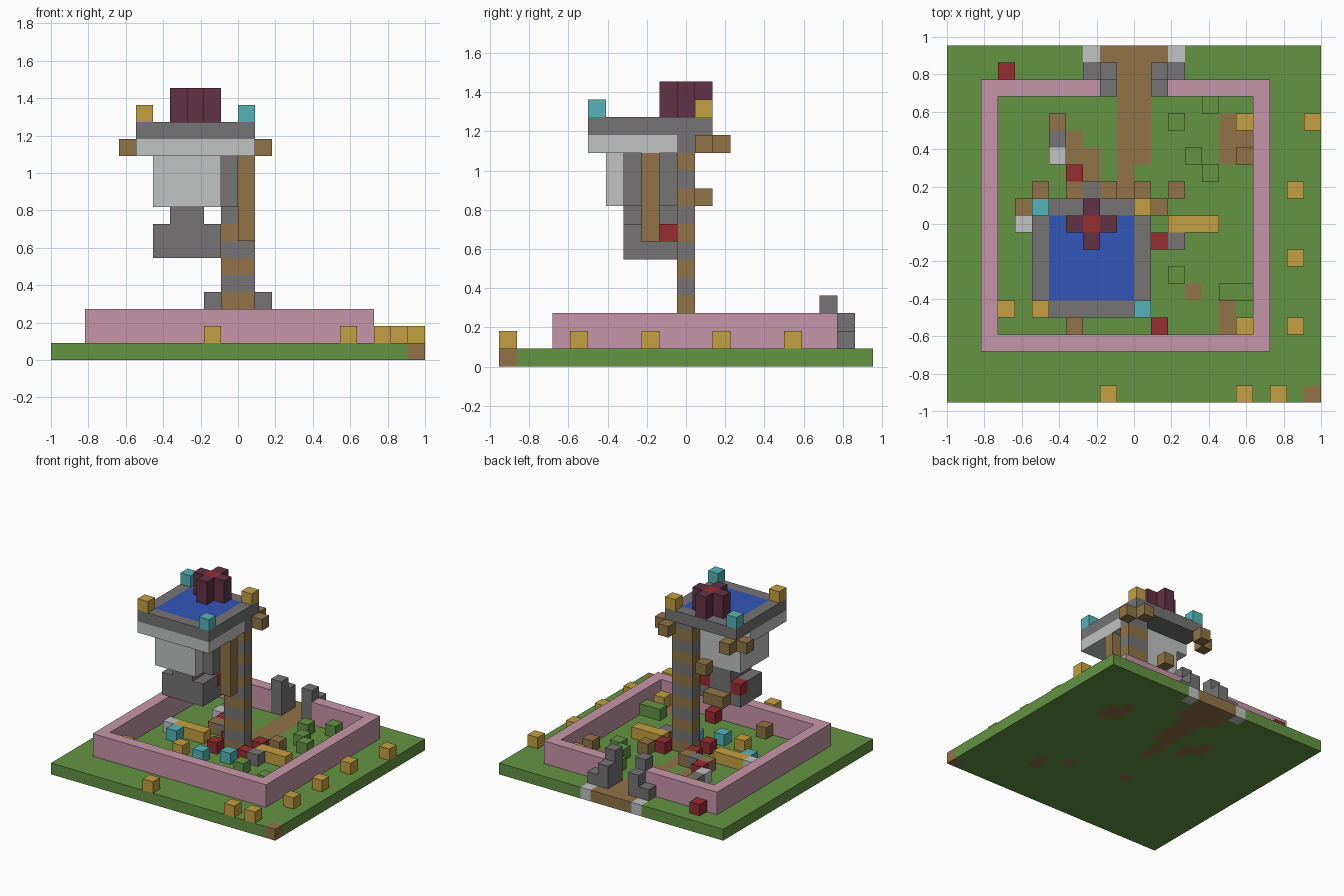
import bpy, bmesh
from math import floor
from mathutils import Vector, Matrix

cube = bpy.data.objects.get("Cube")
if cube:
    bpy.data.objects.remove(cube)

# The model sits on a grid of equal blocks
COLS, ROWS = 22, 21
UNIT = 2 / COLS
ORIGIN = Vector((-COLS / 2, -ROWS / 2, 0))


def linear(channel):
    c = channel / 255
    return c / 12.92 if c < 0.04 else ((c + 0.055) / 1.055) ** 2.4


def material(name, *rgb):
    mat = bpy.data.materials.new(name)
    color = [linear(c) for c in rgb] + [1]
    mat.diffuse_color = color
    mat.use_nodes = True
    shader = mat.node_tree.nodes["Principled BSDF"]
    shader.inputs["Base Color"].default_value = color
    shader.inputs["Roughness"].default_value = 0.9
    return mat


grass = material("grass green", 100, 148, 67)
pink = material("wall pink", 198, 150, 168)
stone = material("stone gray", 118, 116, 117)
pale = material("pale stone", 192, 195, 194)
wood = material("wood brown", 144, 116, 70)
gold = material("gold yellow", 197, 160, 66)
aqua = material("aqua", 86, 179, 184)
red = material("deep red", 150, 45, 49)
maroon = material("maroon", 97, 50, 69)
blue = material("water blue", 51, 86, 184)


def finish(name, bm, *mats):
    mesh = bpy.data.meshes.new(name)
    bm.to_mesh(mesh)
    bm.free()
    for mat in mats:
        mesh.materials.append(mat)
    obj = bpy.data.objects.new(name, mesh)
    bpy.context.collection.objects.link(obj)
    return obj


def blocks(name, mat, *boxes):
    """Each box is a corner cell followed by its size in cells."""
    bm = bmesh.new()
    for box in boxes:
        corner, size = Vector(box[:3]), Vector(box[3:])
        center = (corner + size / 2 + ORIGIN) * UNIT
        bmesh.ops.create_cube(bm, size=UNIT, matrix=Matrix.Translation(center) @ Matrix.Diagonal(size).to_4x4())
    return finish(name, bm, mat)


def singles(name, mat, level, *cells):
    """Single blocks at one level."""
    return blocks(name, mat, *[(i, j, level, 1, 1, 1) for i, j in cells])


def frame(name, mat, i, j, k, w, d, h):
    """A one-block-thick rectangular ring."""
    return blocks(name, mat, (i, j, k, w, 1, h), (i, j + d - 1, k, w, 1, h),
                  (i, j + 1, k, 1, d - 2, h), (i + w - 1, j + 1, k, 1, d - 2, h))


# Ground slab, with dirt and paving picked out by cell
def patch(i, j, w, d):
    return {(a, b) for a in range(i, i + w) for b in range(j, j + d)}


dirt = (patch(9, 18, 4, 3) | patch(10, 14, 2, 4) | patch(10, 11, 1, 3) | patch(16, 14, 1, 3)
        | patch(17, 14, 1, 2) | patch(16, 4, 1, 2) | patch(7, 14, 1, 2) | patch(8, 13, 1, 2)
        | {(14, 6), (21, 0), (9, 7)})
paving = {(8, 20), (13, 20)}
bm = bmesh.new()
bmesh.ops.create_grid(bm, x_segments=COLS, y_segments=ROWS, size=1)
bmesh.ops.scale(bm, vec=(1, ROWS / COLS, 1), verts=bm.verts)
top = bmesh.ops.extrude_face_region(bm, geom=bm.faces[:], use_keep_orig=True)
bmesh.ops.translate(bm, vec=(0, 0, UNIT), verts=[v for v in top["geom"] if isinstance(v, bmesh.types.BMVert)])
bmesh.ops.recalc_face_normals(bm, faces=bm.faces)
for face in bm.faces:
    spot = face.calc_center_median() / UNIT - face.normal * 0.2 - ORIGIN
    cell = (floor(spot.x), floor(spot.y))
    face.material_index = 1 if cell in dirt else 2 if cell in paving else 0
finish("ground", bm, grass, wood, pale)

# Courtyard wall, open at the back
blocks("courtyard_wall", pink, (2, 3, 1, 17, 1, 2), (2, 4, 1, 1, 14, 2), (18, 4, 1, 1, 14, 2),
       (2, 18, 1, 7, 1, 2), (13, 18, 1, 6, 1, 2))

# Gate posts step down on both sides of the path
for side, inner, outer in (("right", 9, 8), ("left", 12, 13)):
    blocks(side + "_gate_post", stone, (inner, 18, 1, 1, 1, 3),
           (inner, 19, 1, 1, 1, 2), (outer, 19, 1, 1, 1, 1))

# Outer lamps
singles("outer_lamps", gold, 1, (9, 0), (17, 0), (19, 0), (20, 4), (20, 8), (20, 12), (21, 16))
singles("outer_red_block", red, 1, (3, 19))

# Banded main column
for level in range(1, 13):
    blocks("column_band", wood if level % 2 else stone, (10, 10, level, 2, 1, 1))

# Hanging lower chamber
blocks("lower_chamber", stone, (6, 7, 6, 4, 3, 1), (6, 7, 7, 4, 2, 1), (7, 9, 7, 2, 1, 1), (7, 7, 8, 2, 3, 1))
singles("chamber_lights", red, 7, (6, 9), (9, 9))
blocks("rear_beam", wood, (7, 10, 6, 2, 1, 1))

# Upper chamber and its side supports
blocks("upper_chamber", pale, (6, 6, 9, 4, 4, 3))
blocks("side_panel", stone, (10, 7, 9, 1, 3, 3))
blocks("side_pillar", wood, (11, 8, 7, 1, 1, 5))
singles("rear_peg", wood, 9, (8, 11))

# Platform with a flush pool
blocks("platform_base", pale, (5, 5, 12, 7, 5, 1))
frame("platform_rim", stone, 5, 5, 13, 7, 7, 1)
blocks("platform_floor", stone, (6, 6, 13, 5, 5, 0.5))
blocks("pool", blue, (6, 6, 13.5, 5, 5, 0.5))
singles("corner_pegs", wood, 12, (4, 11), (5, 12), (12, 11), (11, 12))
singles("gold_corner_lamps", gold, 14, (5, 5), (11, 11))
singles("aqua_corner_lamps", aqua, 14, (5, 11), (11, 5))

# Chimney: four maroon shafts around a red core
blocks("chimney", maroon, *[(i, j, 14, 1, 1, 2) for i, j in ((7, 10), (9, 10), (8, 9), (8, 11))])
blocks("chimney_core", red, (8, 10, 14, 1, 1, 2))

# Courtyard furnishings
singles("bushes", grass, 1, (13, 7), (16, 6), (17, 6), (13, 16), (15, 17), (14, 14), (15, 13))
singles("wooden_crates", wood, 1, (6, 16), (7, 4), (7, 12), (9, 12), (13, 12), (17, 14))
singles("stone_blocks", stone, 1, (6, 15), (13, 9), (8, 12))
singles("pale_blocks", pale, 1, (6, 14), (4, 10))
singles("red_blocks", red, 1, (7, 13), (12, 4), (12, 9), (9, 9), (9, 11), (12, 11))
singles("aqua_blocks", aqua, 1, (5, 9), (9, 7), (11, 8))
singles("gold_blocks", gold, 1, (3, 5), (7, 7), (17, 4), (17, 16))
blocks("gold_benches", gold, (13, 10, 1, 3, 1, 1), (5, 10, 1, 3, 1, 1))
